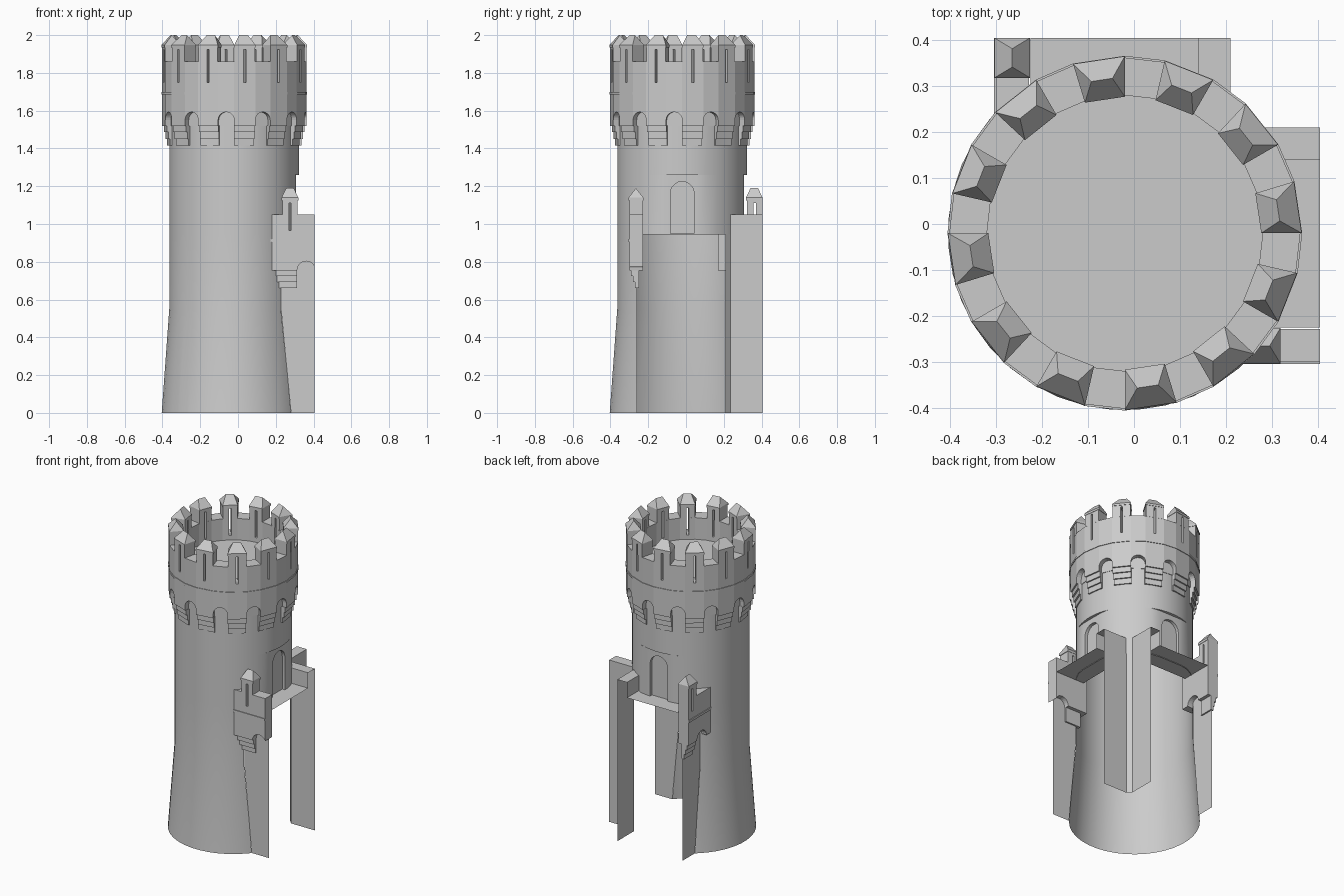
import bpy, bmesh, math
from mathutils import Vector

if "Cube" in bpy.data.objects:
    bpy.data.objects.remove(bpy.data.objects["Cube"])

C = -0.02                      # tower axis at x = y = C
R = 0.345                      # shaft radius
EVEN = [i * 9 - 4.5 for i in range(40)]
BAYS = [k * 30 + d for k in range(12) for d in (0, 17)]   # merlon / gap corners


def polar(a, r, z):
    a = math.radians(a)
    return Vector((C + r * math.cos(a), C + r * math.sin(a), z))


def radial(a):
    """Placement: u sideways, v up, d outwards from the tower axis at angle a."""
    a = math.radians(a)
    c, s = math.cos(a), math.sin(a)
    return lambda u, v, d: Vector((C + d * c - u * s, C + d * s + u * c, v))


def finish(name, bm, smooth=False, solid=True):
    if solid:
        bmesh.ops.recalc_face_normals(bm, faces=bm.faces[:])
    me = bpy.data.meshes.new(name)
    bm.to_mesh(me)
    bm.free()
    ob = bpy.data.objects.new(name, me)
    bpy.context.collection.objects.link(ob)
    if smooth:
        shade(ob)
    return ob


def shade(ob):
    bpy.ops.object.select_all(action='DESELECT')
    ob.select_set(True)
    bpy.context.view_layer.objects.active = ob
    bpy.ops.object.shade_smooth_by_angle(angle=math.radians(25))


def cut(ob, cutter):
    m = ob.modifiers.new("cut", 'BOOLEAN')
    m.operation, m.solver, m.object = 'DIFFERENCE', 'EXACT', cutter
    bpy.ops.object.select_all(action='DESELECT')
    ob.select_set(True)
    bpy.context.view_layer.objects.active = ob
    bpy.ops.object.modifier_apply(modifier=m.name)


def remove(*obs):
    for ob in obs:
        bpy.data.objects.remove(ob)


def face(bm, pts):
    return bm.faces.new([bm.verts.new(p) for p in pts])


def loft(bm, loops, cap=True, close=False):
    rows = [[bm.verts.new(p) for p in lp] for lp in loops]
    n = len(rows[0])
    pairs = list(zip(rows, rows[1:])) + ([(rows[-1], rows[0])] if close else [])
    for a, b in pairs:
        for i in range(n):
            j = (i + 1) % n
            bm.faces.new((a[i], a[j], b[j], b[i]))
    if cap and not close:
        bm.faces.new(rows[0][::-1])
        bm.faces.new(rows[-1])


def prism(bm, pts, place, d0, d1):
    loft(bm, [[place(u, v, d) for u, v in pts] for d in (d0, d1)])


def rect(u0, u1, v0, v1):
    return [(u0, v0), (u1, v0), (u1, v1), (u0, v1)]


def arch(u, w, v0, spring, n=10):
    top = [(u + w * math.cos(math.pi * i / n), spring + w * math.sin(math.pi * i / n))
           for i in range(n + 1)]
    return [(u + w, v0)] + top + [(u - w, v0)]


def hip_cap(bm, quad, z0, z1, z2):
    """Lipped hip roof on a quad whose ridge runs from side 0-3 to side 1-2."""
    q = [[Vector((p.x, p.y, z)) for p in quad] for z in (z0, z1)]
    m0, m1 = (quad[0] + quad[3]) / 2, (quad[1] + quad[2]) / 2
    a, b = m0.lerp(m1, 0.27), m0.lerp(m1, 0.73)
    lo, hi = [[bm.verts.new(p) for p in r] for r in q]
    ra, rb = [bm.verts.new((p.x, p.y, z2)) for p in (a, b)]
    bm.faces.new(lo[::-1])
    for i in range(4):
        j = (i + 1) % 4
        bm.faces.new((lo[i], lo[j], hi[j], hi[i]))
    bm.faces.new((hi[0], hi[1], rb, ra))
    bm.faces.new((hi[1], hi[2], rb))
    bm.faces.new((hi[2], hi[3], ra, rb))
    bm.faces.new((hi[3], hi[0], ra))


# Tower shaft: flared foot, flattened door sides, roof deck as top cap
bm = bmesh.new()
loft(bm, [[polar(a, r, z) for a in EVEN] for r, z in
          ((0.385, 0), (R, 0.55), (R, 0.945), (R, 1.259), (R, 1.26), (R, 1.72))])
for v in bm.verts:
    if 0.9 < v.co.z < 1.2595:
        v.co.x, v.co.y = min(v.co.x, 0.307), min(v.co.y, 0.307)
shaft = finish("tower_shaft", bm)

# Recessed doorways onto both wall walks
bm = bmesh.new()
for a in (0, 90):
    prism(bm, arch(0, 0.063, 0.95, 1.162), radial(a), 0.308, 0.42)
doors = finish("door_cutter", bm)
cut(shaft, doors)

# Open the shaft where the hollow walls join, and open the foot
bm = bmesh.new()
bm.from_mesh(shaft.data)
for no in ((1, 0, 0), (0, 1, 0)):
    geom = [f for f in bm.faces if f.calc_center_median().z < 0.94]
    geom += list({e for f in geom for e in f.edges}) + list({v for f in geom for v in f.verts})
    bmesh.ops.bisect_plane(bm, geom=geom, plane_co=(-0.26, -0.26, 0), plane_no=no)
gone = []
for f in bm.faces:
    c = f.calc_center_median()
    if c.z < 0.001 or (c.z < 0.94 and c.x > -0.26 and c.y > -0.26 and c.x + c.y > -0.1):
        gone.append(f)
bmesh.ops.delete(bm, geom=gone, context='FACES')
bm.to_mesh(shaft.data)
bm.free()
shade(shaft)

# Tower parapet ring with arched machicolations, plus merlons with arrow slits
bm = bmesh.new()
for k in range(12):
    prism(bm, arch(0, 0.043, 1.4, 1.55), radial(k * 30 + 23.5), 0.347, 0.45)
    prism(bm, rect(-0.0065, 0.0065, 1.75, 1.925), radial(k * 30 + 8.5), 0.25, 0.45)
cutter = finish("parapet_cutter", bm)

bm = bmesh.new()
loft(bm, [[polar(a, r, z) for a in BAYS] for r, z in
          ((0.30, 1.52), (0.382, 1.52), (0.382, 1.86), (0.30, 1.86))], close=True)
ring = finish("tower_parapet", bm)
cut(ring, cutter)

bm = bmesh.new()
for k in range(12):
    q = [(k * 30 + 0.4, 0.382), (k * 30 + 16.6, 0.382), (k * 30 + 16.6, 0.30), (k * 30 + 0.4, 0.30)]
    loft(bm, [[polar(a, r, z) for a, r in q] for z in (1.858, 1.938)])
merlons = finish("tower_merlons", bm)
cut(merlons, cutter)

bm = bmesh.new()
for k in range(12):
    a = k * 30
    hip_cap(bm, [polar(a, 0.385, 0), polar(a + 17, 0.385, 0),
                 polar(a + 17, 0.297, 0), polar(a, 0.297, 0)], 1.935, 1.948, 2.0)
finish("tower_merlon_caps", bm)

# String course
bm = bmesh.new()
loft(bm, [[polar(a, r, z) for a in BAYS] for r, z in
          ((0.37, 1.685), (0.386, 1.685), (0.386, 1.698), (0.37, 1.698))], close=True)
finish("tower_string_course", bm)

# Stepped corbels under the merlons
bm = bmesh.new()
for k in range(12):
    for i in range(3):
        q = [(k * 30, 0.33), (k * 30 + 17, 0.33),
             (k * 30 + 17, 0.355 + 0.009 * i), (k * 30, 0.355 + 0.009 * i)]
        z = 1.416 + 0.035 * i
        loft(bm, [[polar(a, r, h) for a, r in q] for h in (z, z + 0.035)])
finish("tower_corbels", bm)


def wall(name, place, merlon, corbel, arch_c, left_first):
    """Hollow curtain wall stub running along u; place(u, z, depth)."""
    E = 0.405
    # Outer face, walk and inner face as open sheets
    bm = bmesh.new()
    face(bm, [place(u, z, -0.26) for u, z in
              ((0.281, 0), (E, 0), (E, 0.95), (0.228, 0.95), (0.228, 0.55))])
    prof = [(-0.225, 0.95), (0.14, 0.95), (0.14, 1.05), (0.21, 1.05), (0.21, 0)]
    starts = (0.2, 0.235, 0.235, 0.235)
    for s, (d0, z0), (d1, z1) in zip(starts, prof, prof[1:]):
        face(bm, [place(s, z0, d0), place(E, z0, d0), place(E, z1, d1), place(s, z1, d1)])
    finish(name + "_body", bm)
    # Outer parapet outline with arch below and merlon above
    m0, m1 = merlon
    S, w = 0.755, 0.048
    curve = []
    for i in range(13):
        t = math.pi * (1 - i / 12)
        u = arch_c + w * math.cos(t)
        if u < E:
            curve.append((u, S + w * math.sin(t)))
    if left_first:      # corbel beside the tower, arch clipped by the end
        low = [(0.17, S)] + curve + [(E, S + w * math.sqrt(max(0, 1 - ((E - arch_c) / w) ** 2)))]
    else:               # arch beside the tower, corbel at the end
        low = [(0.17, S)] + curve + [(E, S)]
    top = [(E, 1.05)]
    top += [(m1, 1.05)] if m1 < E - 0.001 else []
    top += [(m1, 1.135), (m0, 1.135), (m0, 1.05), (0.17, 1.05)]
    bm = bmesh.new()
    prism(bm, low + top, place, -0.30, -0.228)
    parapet = finish(name + "_parapet", bm)
    mid = (m0 + m1) / 2
    bm = bmesh.new()
    prism(bm, rect(mid - 0.006, mid + 0.006, 0.965, 1.11), place, -0.4, -0.1)
    slit = finish("slit_cutter", bm)
    cut(parapet, slit)
    remove(slit)
    # Merlon cap
    bm = bmesh.new()
    hip_cap(bm, [place(m0 - 0.004, 0, -0.304), place(min(m1 + 0.004, E), 0, -0.304),
                 place(min(m1 + 0.004, E), 0, -0.226), place(m0 - 0.004, 0, -0.226)],
            1.125, 1.14, 1.19)
    finish(name + "_merlon_cap", bm)
    # String course and stepped corbel
    bm = bmesh.new()
    prism(bm, rect(0.17, E, 0.905, 0.92), place, -0.305, -0.29)
    for i in range(3):
        z = 0.66 + 0.032 * i
        prism(bm, rect(corbel[0], corbel[1], z, z + 0.032), place, -0.27 - 0.01 * i, -0.25)
    finish(name + "_trim", bm)


wall("right_wall", lambda u, z, d: Vector((u, d, z)), (0.235, 0.315), (0.2, 0.313), 0.361, True)
wall("back_wall", lambda u, z, d: Vector((d, u, z)), (0.322, 0.405), (0.315, 0.405), 0.267, False)

# Chamfer where the inner wall faces meet
bm = bmesh.new()
face(bm, [(0.235, 0.21, 0), (0.21, 0.235, 0), (0.21, 0.235, 1.05), (0.235, 0.21, 1.05)])
finish("inner_corner", bm)

remove(doors, cutter)
